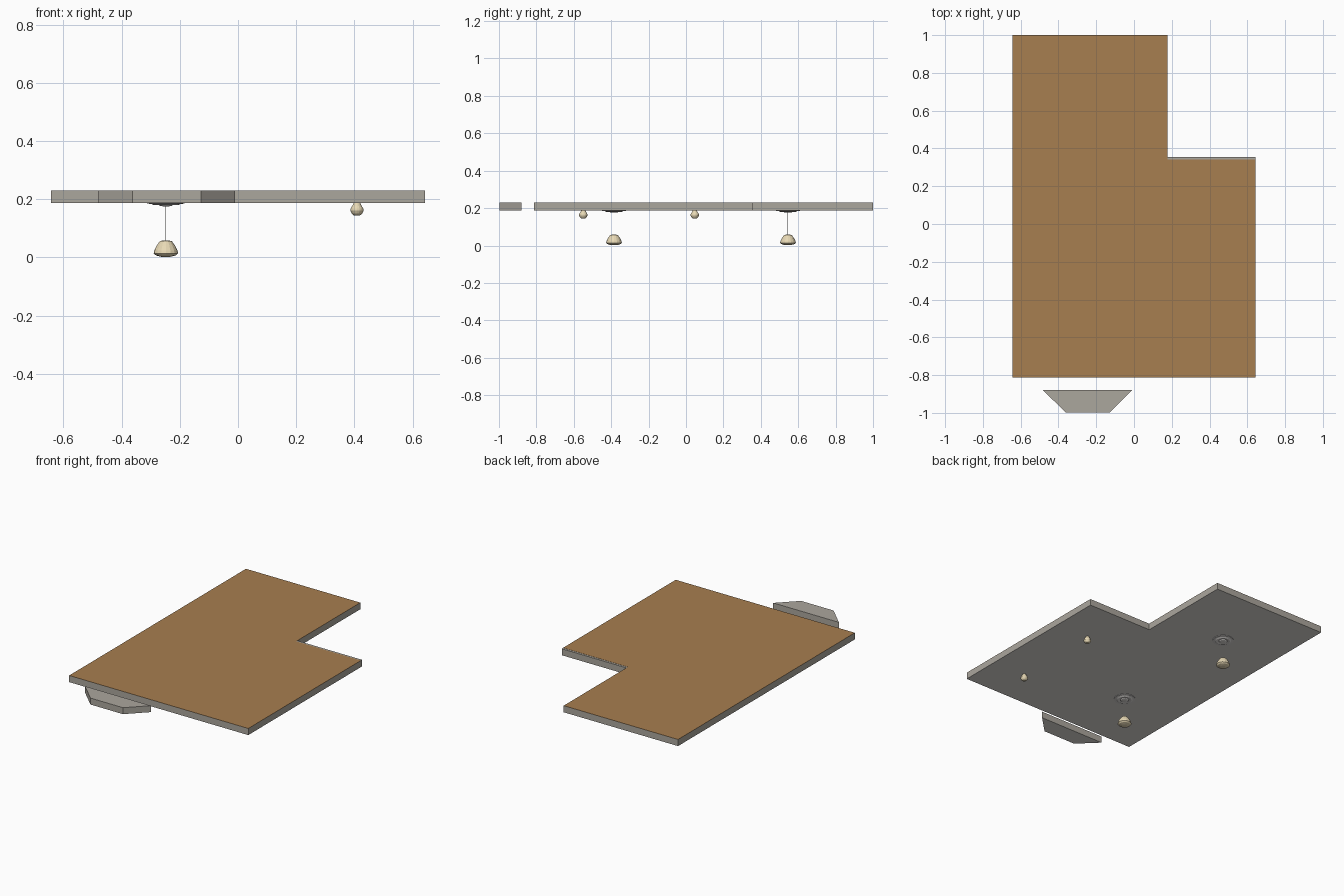
import bpy, bmesh, math

cube = bpy.data.objects.get("Cube")
if cube:
    bpy.data.objects.remove(cube, do_unlink=True)


def material(name, rgb):
    m = bpy.data.materials.new(name)
    m.use_nodes = True
    m.diffuse_color = (*rgb, 1)
    m.node_tree.nodes["Principled BSDF"].inputs["Base Color"].default_value = (*rgb, 1)
    return m


wood = material("brown wood", (0.39, 0.21, 0.08))
plaster = material("grey plaster", (0.41, 0.385, 0.34))
ceiling = material("white ceiling", (0.72, 0.70, 0.68))
glass = material("cream glass", (0.80, 0.69, 0.46))
metal = material("grey metal", (0.25, 0.25, 0.24))


def finish(bm, name, mat, under=None):
    """Make the object; faces looking down may take a second colour."""
    bmesh.ops.recalc_face_normals(bm, faces=bm.faces)
    if under:
        for f in bm.faces:
            f.material_index = int(f.normal.z < -0.5)
    mesh = bpy.data.meshes.new(name)
    bm.to_mesh(mesh)
    bm.free()
    mesh.materials.append(mat)
    if under:
        mesh.materials.append(under)
    obj = bpy.data.objects.new(name, mesh)
    bpy.context.collection.objects.link(obj)


def prism(name, outline, z0, z1, mat, under=None):
    """Extrude a plan outline between two heights."""
    bm = bmesh.new()
    face = bm.faces.new([bm.verts.new((x, y, z0)) for x, y in outline])
    top = bmesh.ops.extrude_face_region(bm, geom=[face])["geom"]
    bmesh.ops.translate(bm, vec=(0, 0, z1 - z0),
                        verts=[v for v in top if isinstance(v, bmesh.types.BMVert)])
    # Close the lower end if the extrusion moved its face
    holes = [e for e in bm.edges if e.is_boundary]
    if holes:
        bmesh.ops.holes_fill(bm, edges=holes)
    finish(bm, name, mat, under)


def lathe(name, profile, x, y, mat, sides=16):
    """Turn a (radius, height) profile about a vertical axis, with closed ends."""
    bm = bmesh.new()
    rings = []
    for r, z in profile:
        angles = [2 * math.pi * i / sides for i in range(sides)]
        rings.append([bm.verts.new((x + r * math.cos(a), y + r * math.sin(a), z))
                      for a in angles])
    for low, high in zip(rings, rings[1:]):
        for i in range(sides):
            j = (i + 1) % sides
            bm.faces.new((low[i], low[j], high[j], high[i]))
    bm.faces.new(rings[0])
    bm.faces.new(rings[-1])
    finish(bm, name, mat)


# L-shaped ceiling slab with the floor of the storey above
W, FRONT, BACK, NOTCH_X = 0.643, -0.813, 1.0, 0.178
BOTTOM, TOP = 0.188, 0.231


def l_shape(notch_y):
    return [(-W, FRONT), (W, FRONT), (W, notch_y), (NOTCH_X, notch_y),
            (NOTCH_X, BACK), (-W, BACK)]


prism("ceiling_slab", l_shape(0.356), BOTTOM, TOP - 0.001, plaster, ceiling)
prism("wood_floor", l_shape(0.342), TOP - 0.001, TOP, wood)

# Detached slab over the bay window
prism("bay_slab", [(-0.482, -0.88), (-0.362, -0.997), (-0.128, -0.997), (-0.01, -0.88)],
      BOTTOM, TOP - 0.001, plaster, ceiling)

# Hanging lamps: stepped ceiling rose, rod and shade
for label, y in (("front", -0.385), ("back", 0.545)):
    x = -0.248
    lathe(label + "_ceiling_rose",
          [(0.012, 0.176), (0.022, 0.178), (0.026, 0.182), (0.042, 0.180),
           (0.050, 0.184), (0.064, 0.185), (0.064, BOTTOM)], x, y, ceiling, 20)
    lathe(label + "_lamp_rod", [(0.0012, 0.055), (0.0012, 0.18)], x, y, metal, 6)
    lathe(label + "_lamp_shade",
          [(0.015, 0.002), (0.034, 0.007), (0.042, 0.014), (0.040, 0.024),
           (0.032, 0.040), (0.020, 0.057), (0.008, 0.058)], x, y, glass)

# Small flush lamps
for label, y in (("front", -0.549), ("back", 0.047)):
    lathe(label + "_small_lamp",
          [(0.010, 0.144), (0.018, 0.151), (0.023, 0.161), (0.022, 0.168),
           (0.015, 0.179), (0.011, BOTTOM)], 0.409, y, glass)
